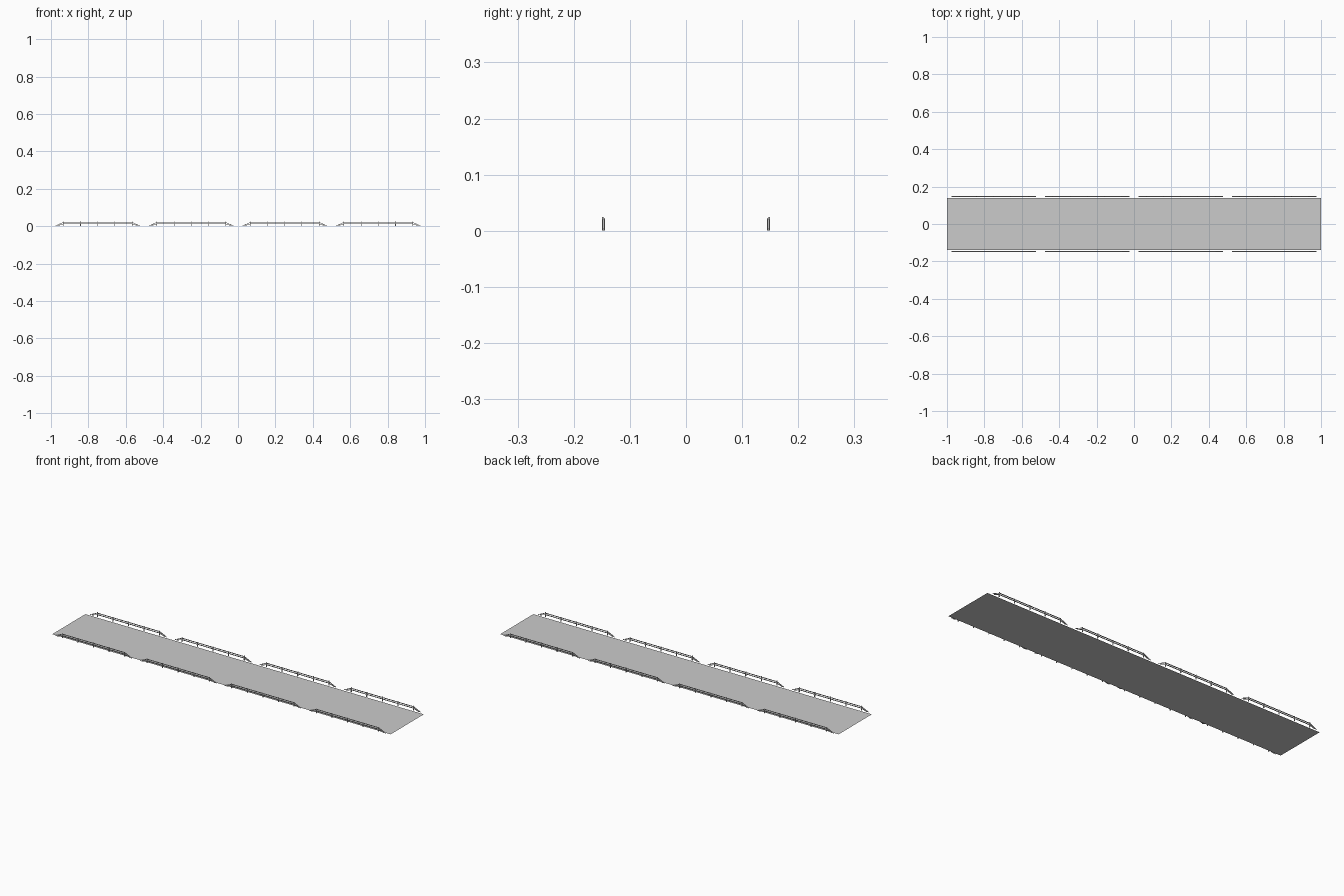
import bpy, bmesh

if "Cube" in bpy.data.objects:
    bpy.data.objects.remove(bpy.data.objects["Cube"])

ROAD_HALF, RAIL_Y = 0.14, 0.147


def mesh_object(name, bm):
    bmesh.ops.recalc_face_normals(bm, faces=bm.faces)
    me = bpy.data.meshes.new(name)
    bm.to_mesh(me)
    bm.free()
    ob = bpy.data.objects.new(name, me)
    bpy.context.collection.objects.link(ob)
    return ob


def extrude_y(bm, pts, y, depth):
    """Closed xz outline pushed along y."""
    f = bm.faces.new([bm.verts.new((x, y - depth / 2, z)) for x, z in pts])
    ext = bmesh.ops.extrude_face_region(bm, geom=[f])
    verts = [v for v in ext["geom"] if isinstance(v, bmesh.types.BMVert)]
    bmesh.ops.translate(bm, verts=verts, vec=(0, depth, 0))


def bar(bm, cx, y, path, thick, depth):
    """Thin bar following an xz path, with constant vertical thickness."""
    for (x0, z0), (x1, z1) in zip(path, path[1:]):
        h = thick / 2
        extrude_y(bm, [(cx + x0, z0 - h), (cx + x1, z1 - h),
                       (cx + x1, z1 + h), (cx + x0, z0 + h)], y, depth)


# road surface
bm = bmesh.new()
f = bm.faces.new([bm.verts.new((x, y, 0)) for x, y in
                  ((-1, -ROAD_HALF), (1, -ROAD_HALF), (1, ROAD_HALF), (-1, ROAD_HALF))])
mesh_object("road", bm)

# guard rails: four sections per side, ends ramping down to the ground
for side, label in ((-1, "front"), (1, "back")):
    for i in range(4):
        cx = -0.75 + 0.5 * i
        bm = bmesh.new()
        bar(bm, cx, side * RAIL_Y, [(-0.225, 0.002), (-0.184, 0.0205),
                                    (0.184, 0.0205), (0.225, 0.002)], 0.003, 0.003)
        bar(bm, cx, side * RAIL_Y, [(-0.215, 0.002), (-0.184, 0.0125),
                                    (0.184, 0.0125), (0.215, 0.002)], 0.003, 0.003)
        mesh_object(f"{label}_rail_{i + 1}", bm)

        # posts with the top bevelled on the road side
        bm = bmesh.new()
        for k in range(5):
            x = cx + (k - 2) * 0.092
            yo, yi = side * 0.1495, side * 0.1445
            prof = [(yo, 0), (yi, 0), (yi, 0.021), (side * 0.147, 0.0245), (yo, 0.0245)]
            f = bm.faces.new([bm.verts.new((x - 0.0015, y, z)) for y, z in prof])
            ext = bmesh.ops.extrude_face_region(bm, geom=[f])
            bmesh.ops.translate(bm, vec=(0.003, 0, 0),
                                verts=[v for v in ext["geom"] if isinstance(v, bmesh.types.BMVert)])
        mesh_object(f"{label}_posts_{i + 1}", bm)
